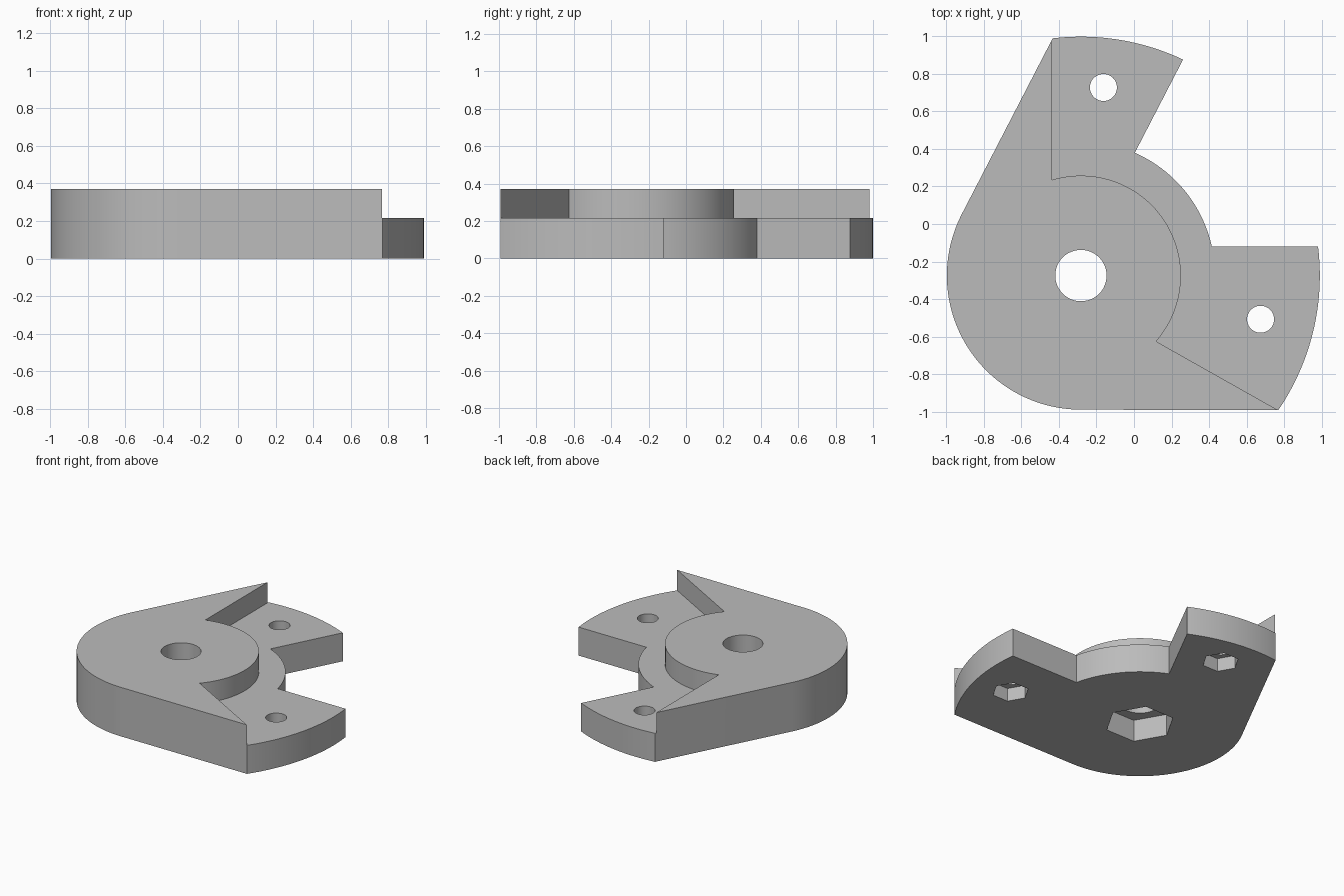
import bpy
import bmesh
from math import cos, sin, radians

cube = bpy.data.objects.get("Cube")
if cube:
    bpy.data.objects.remove(cube, do_unlink=True)

CENTRE = (-0.283, -0.275)
HEIGHT, STEP = 0.37, 0.215
ROUND, ARM, HUB = 0.715, 1.274, 0.533

grey = bpy.data.materials.new("plain grey")
grey.use_nodes = True
colour = (0.5, 0.5, 0.5, 1)
grey.diffuse_color = colour
grey.node_tree.nodes["Principled BSDF"].inputs["Base Color"].default_value = colour


def arc(radius, start, end, steps=32, centre=CENTRE):
    """Points along an arc, angles in degrees."""
    angles = [radians(start + (end - start) * i / steps) for i in range(steps + 1)]
    return [(centre[0] + radius * cos(a), centre[1] + radius * sin(a)) for a in angles]


def prism(name, outline, bottom, top):
    """Extrude a flat outline upwards."""
    bm = bmesh.new()
    face = bm.faces.new([bm.verts.new((x, y, bottom)) for x, y in outline])
    side = bmesh.ops.extrude_face_region(bm, geom=[face])
    raised = [v for v in side["geom"] if isinstance(v, bmesh.types.BMVert)]
    bmesh.ops.translate(bm, verts=raised, vec=(0, 0, top - bottom))
    bmesh.ops.recalc_face_normals(bm, faces=bm.faces)
    mesh = bpy.data.meshes.new(name)
    bm.to_mesh(mesh)
    bm.free()
    mesh.materials.append(grey)
    obj = bpy.data.objects.new(name, mesh)
    bpy.context.collection.objects.link(obj)
    return obj


def cut(target, cutter):
    """Subtract a cutter, then discard it."""
    bpy.context.view_layer.objects.active = target
    mod = target.modifiers.new("cut", "BOOLEAN")
    mod.operation = "DIFFERENCE"
    mod.solver = "EXACT"
    mod.object = cutter
    bpy.ops.object.modifier_apply(modifier=mod.name)
    bpy.data.objects.remove(cutter, do_unlink=True)


# Rounded plate with two fanned arms
outline = (arc(ARM, 96.8, 64.7) + arc(ROUND, 66.3, 12.6)
           + arc(ARM, 7, -34.3) + arc(ROUND, -90, -207, 48))
body = prism("bracket_body", outline, 0, HEIGHT)

# Lowered step over both arms, leaving the round hub
step = arc(HUB, 106.9, -41.2, 64) + [(2, -1.687), (2, 2), (-0.44, 2)]
cut(body, prism("step_cutter", step, STEP, 1))

# Through holes with hexagonal nut pockets underneath:
# centre, hole radius, hexagon radius, pocket depth
for centre, hole, nut, depth in (
        (CENTRE, 0.137, 0.24, 0.165),
        ((-0.163, 0.728), 0.072, 0.127, 0.1),
        ((0.675, -0.508), 0.072, 0.127, 0.1)):
    cut(body, prism("hole_cutter", arc(hole, 0, 360, 48, centre)[:-1], -1, 1))
    cut(body, prism("nut_cutter", arc(nut, 0, 360, 6, centre)[:-1], -1, depth))

bpy.ops.object.select_all(action="DESELECT")
body.select_set(True)
bpy.context.view_layer.objects.active = body
bpy.ops.object.shade_smooth_by_angle(angle=radians(20))
